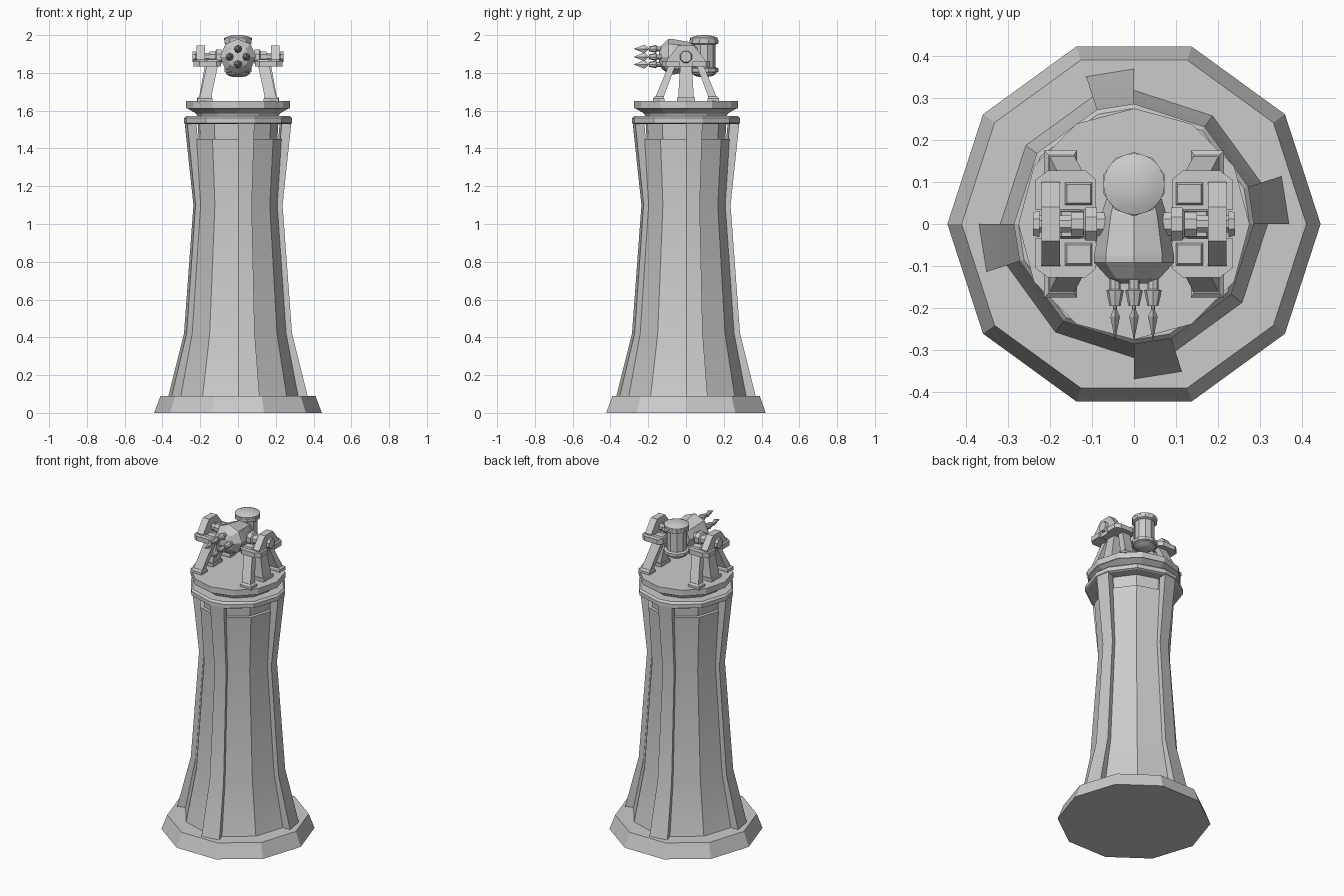
import bpy, bmesh
from math import sin, cos, pi, radians

if "Cube" in bpy.data.objects:
    bpy.data.objects.remove(bpy.data.objects["Cube"])


def loft(name, rings, cap=True):
    """Skin a stack of equally sized point rings into one closed object."""
    bm = bmesh.new()
    vs = [[bm.verts.new(p) for p in r] for r in rings]
    n = len(rings[0])
    for a, b in zip(vs, vs[1:]):
        for i in range(n):
            j = (i + 1) % n
            bm.faces.new((a[i], a[j], b[j], b[i]))
    if cap:
        bm.faces.new(vs[0])
        bm.faces.new(vs[-1])
    bmesh.ops.recalc_face_normals(bm, faces=bm.faces)
    me = bpy.data.meshes.new(name)
    bm.to_mesh(me)
    bm.free()
    ob = bpy.data.objects.new(name, me)
    bpy.context.collection.objects.link(ob)
    return ob


def smooth(ob, deg):
    bpy.ops.object.select_all(action='DESELECT')
    ob.select_set(True)
    bpy.context.view_layer.objects.active = ob
    bpy.ops.object.shade_smooth_by_angle(angle=radians(deg))


def turned(name, profile, n, axis='Z', at=(0, 0, 0), turn=0.0, squash=1.0):
    """n-sided solid from (radius, position) pairs along an axis."""
    rings = []
    for r, t in profile:
        ring = []
        for i in range(n):
            a = turn + 2 * pi * i / n
            u, v = r * cos(a), r * sin(a)
            p = {'Z': (u, v, t), 'Y': (u * squash, t, v), 'X': (t, u, v)}[axis]
            ring.append([p[k] + at[k] for k in range(3)])
        rings.append(ring)
    return loft(name, rings)


def rect(cx, cy, z, hx, hy):
    return [(cx - hx, cy - hy, z), (cx + hx, cy - hy, z),
            (cx + hx, cy + hy, z), (cx - hx, cy + hy, z)]


def polar(r, deg, z):
    return (r * cos(radians(deg)), r * sin(radians(deg)), z)


# Tower cross-section: twelve corners, three per quarter turn
ANG = [q * 90 + a for q in range(4) for a in (0, 18, 54)]


def tower(name, profile):
    return loft(name, [[polar(r, a, z) for a in ANG] for r, z in profile])


# Foot, shaft, neck and crown of the tower
turned("base", [(.444, 0), (.41, .09)], 10)
shaft = tower("shaft", [(.335, .03), (.318, .09), (.255, .42), (.208, 1.1),
                        (.23, 1.45)])
smooth(shaft, 15)
tower("neck", [(.208, 1.44), (.214, 1.54)])
tower("crown_ring", [(.276, 1.53), (.286, 1.535), (.286, 1.56), (.275, 1.572)])

# Four pinwheel buttresses
for q in range(4):
    rings = []
    for outer, inner, z in ((.37, .3, .085), (.286, .24, .42),
                            (.236, .195, 1.1), (.283, .232, 1.54)):
        a = q * 90
        rings.append([polar(inner, a, z), polar(outer, a, z),
                      polar(outer, a + 18, z), polar(inner, a + 18, z)])
    smooth(loft("buttress", rings), 15)

# Turntable
turned("turntable", [(.21, 1.56), (.222, 1.585), (.268, 1.612),
                     (.275, 1.612), (.275, 1.65)], 12)

# Mounting frames on both sides
for s in (-1, 1):
    for f in (-1, 1):
        loft("leg_foot", [rect(s * .175, f * .145, 1.645, .039, .03),
                          rect(s * .175, f * .145, 1.665, .039, .03),
                          rect(s * .173, f * .142, 1.675, .03, .022)])
        loft("leg", [rect(s * .173, f * .143, 1.665, .03, .022),
                     rect(s * .135, f * .072, 1.845, .03, .018)])
        outline = [(.235, .035), (.235, .105), (.205, .127), (.115, .127),
                   (.09, .105), (.09, .035)]
        loft("side_plate", [[(s * x, f * y, z) for x, y in outline]
                            for z in (1.833, 1.863)])
        loft("plate_pad", [rect(s * .132, f * .072, 1.86, .034, .028),
                           rect(s * .132, f * .072, 1.872, .028, .022)])
    loft("post_foot", [rect(s * .18, 0, 1.645, .036, .048),
                       rect(s * .18, 0, 1.67, .036, .048)])
    loft("centre_post", [rect(s * .18, 0, 1.66, .028, .042),
                         rect(s * .145, 0, 1.85, .028, .03)])
    # Arched bearing bar
    arch = [(-.1, 1.835), (-.1, 1.87), (-.04, 1.945), (.04, 1.945),
            (.1, 1.87), (.1, 1.835)]
    loft("bearing_arch", [[(s * x, y, z) for y, z in arch] for x in (.176, .22)])
    turned("pivot_axle", [(.03, s * .06), (.03, s * .15), (.022, s * .15),
                          (.022, s * .225), (.034, s * .225), (.03, s * .24)],
           8, 'X', (0, 0, 1.885), pi / 8)
    turned("pivot_collar", [(.042, s * .088), (.042, s * .115), (.034, s * .12)],
           8, 'X', (0, 0, 1.885), pi / 8)

# Launcher housing, one edge up
turned("launcher_housing", [(.066, .06), (.078, .02), (.095, -.075), (.095, -.092),
                            (.06, -.13), (.03, -.142)], 8, 'Y', (0, 0, 1.885))

# Four spear bolts in a diamond
for x, z in ((0, .042), (0, -.04), (.045, 0), (-.045, 0)):
    at = (x, 0, 1.885 + z)
    turned("bolt_tube", [(.013, -.1), (.013, -.155), (.021, -.158), (.013, -.195)],
           8, 'Y', at)
    turned("bolt_shaft", [(.005, -.19), (.005, -.225)], 6, 'Y', at)
    turned("bolt_head", [(.005, -.2), (.023, -.22), (.001, -.276)],
           4, 'Y', at, squash=.5)

# Upright tank with domed caps and faceted bands at the back
TANK = (0, .095, 0)
turned("tank", [(.06, 1.81), (.06, 1.975)], 10, 'Z', TANK, pi / 10)
for z in (1.815, 1.965):
    turned("tank_band", [(.066, z - .014), (.076, z - .009), (.076, z + .009),
                         (.066, z + .014)], 10, 'Z', TANK, pi / 10)
smooth(turned("tank_top", [(.062, 1.965), (.073, 1.975), (.073, 1.985), (.05, 1.995),
                           (.02, 2.0)], 24, 'Z', TANK), 35)
smooth(turned("tank_bottom", [(.02, 1.778), (.045, 1.783), (.064, 1.795),
                              (.066, 1.81)], 24, 'Z', TANK), 35)
